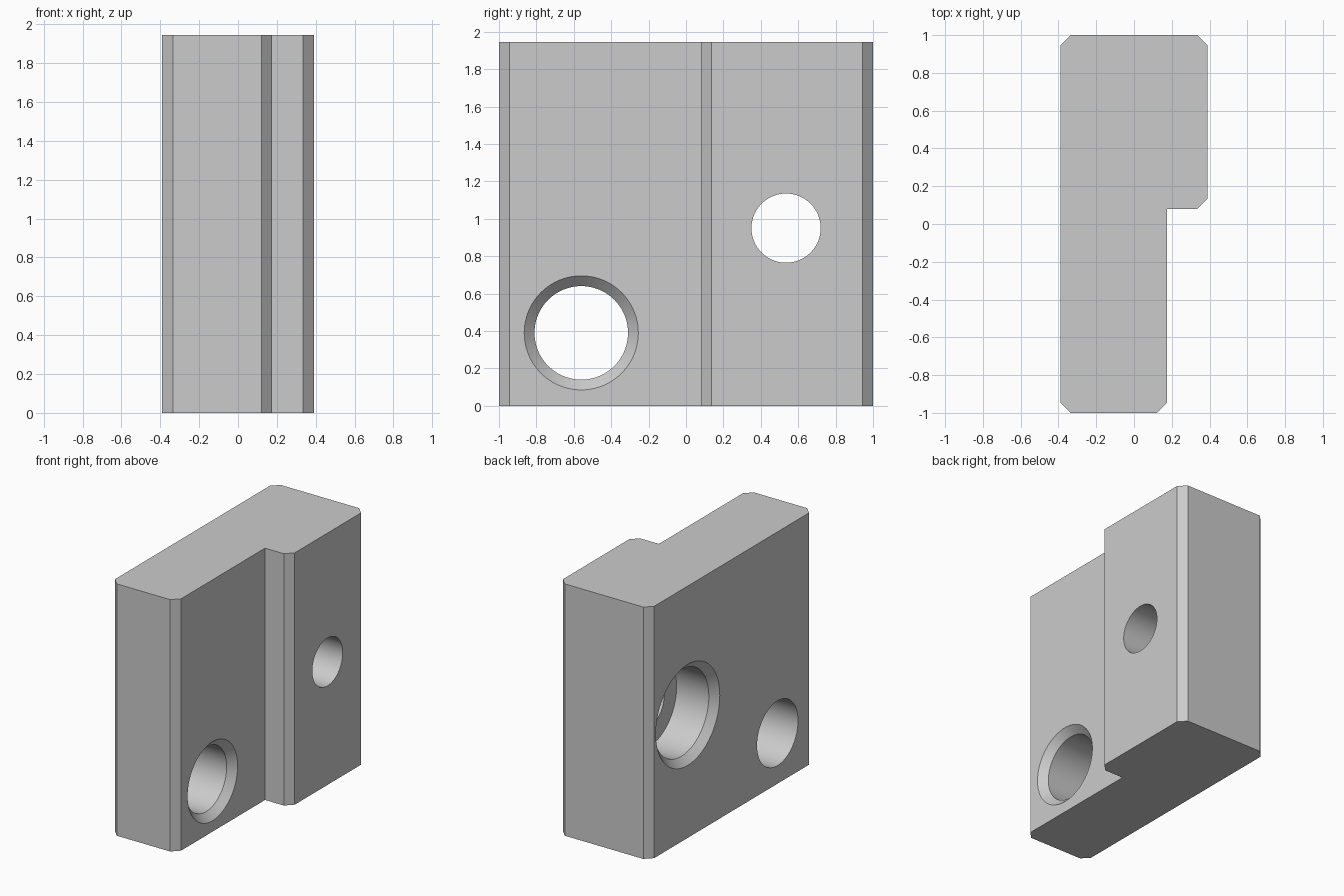
import bpy
import bmesh
from math import sin, cos, radians, tau

cube = bpy.data.objects.get("Cube")
if cube:
    bpy.data.objects.remove(cube, do_unlink=True)

HEIGHT = 1.945
SIDE = 0.39      # half width of the thick part
STEP_X = 0.175   # outer face of the thin part
STEP_Y = 0.08    # where the step sits
C = 0.055        # chamfer size
OUT = 0.05       # cutter overshoot

grey = bpy.data.materials.new("plain grey")
grey.use_nodes = True
colour = (0.6, 0.6, 0.6, 1)
grey.diffuse_color = colour
grey.node_tree.nodes["Principled BSDF"].inputs["Base Color"].default_value = colour


def make_object(name, bm):
    bmesh.ops.recalc_face_normals(bm, faces=bm.faces)
    mesh = bpy.data.meshes.new(name)
    bm.to_mesh(mesh)
    bm.free()
    mesh.materials.append(grey)
    obj = bpy.data.objects.new(name, mesh)
    bpy.context.collection.objects.link(obj)
    return obj


def lathe_cutter(name, y, z, profile, sides=96):
    """Solid of revolution about the x direction from (x, radius) pairs."""
    bm = bmesh.new()
    rings = [[bm.verts.new((x, y + r * cos(tau * i / sides), z + r * sin(tau * i / sides)))
              for i in range(sides)] for x, r in profile]
    for a, b in zip(rings, rings[1:]):
        for i in range(sides):
            j = (i + 1) % sides
            bm.faces.new((a[i], a[j], b[j], b[i]))
    bm.faces.new(rings[0])
    bm.faces.new(rings[-1])
    obj = make_object(name, bm)
    obj.hide_render = True
    return obj


# Stepped block with chamfered vertical corners
outline = [
    (-SIDE, -1 + C), (-SIDE + C, -1), (STEP_X - C, -1), (STEP_X, -1 + C),
    (STEP_X, STEP_Y), (SIDE - C, STEP_Y), (SIDE, STEP_Y + C),
    (SIDE, 1 - C), (SIDE - C, 1), (-SIDE + C, 1), (-SIDE, 1 - C),
]
bm = bmesh.new()
base = bm.faces.new([bm.verts.new((x, y, 0)) for x, y in outline])
top = bmesh.ops.extrude_face_region(bm, geom=[base])["geom"]
bmesh.ops.translate(bm, vec=(0, 0, HEIGHT),
                    verts=[v for v in top if isinstance(v, bmesh.types.BMVert)])
block = make_object("stepped_block", bm)

# Through hole with a countersunk rim on the thin part
R = 0.25
pin_hole = lathe_cutter("pin_hole_cutter", -0.56, 0.39, [
    (-SIDE - OUT, R), (STEP_X - C, R), (STEP_X + OUT, R + C + OUT)])

# Bolt hole with a chamfered counterbore on the flat side
R, BORE, FLOOR = 0.185, 0.335, -0.06
bolt_hole = lathe_cutter("bolt_hole_cutter", 0.535, 0.95, [
    (-SIDE - OUT, BORE + C + OUT), (-SIDE + C, BORE), (FLOOR, BORE),
    (FLOOR, R), (SIDE + OUT, R)])

# Cut the holes, then shade the bores smooth
bpy.ops.object.select_all(action="DESELECT")
bpy.context.view_layer.objects.active = block
block.select_set(True)
for cutter in (pin_hole, bolt_hole):
    mod = block.modifiers.new(cutter.name, "BOOLEAN")
    mod.operation = "DIFFERENCE"
    mod.solver = "EXACT"
    mod.object = cutter
    bpy.ops.object.modifier_apply(modifier=mod.name)
    bpy.data.objects.remove(cutter, do_unlink=True)
bpy.ops.object.shade_smooth_by_angle(angle=radians(25))
